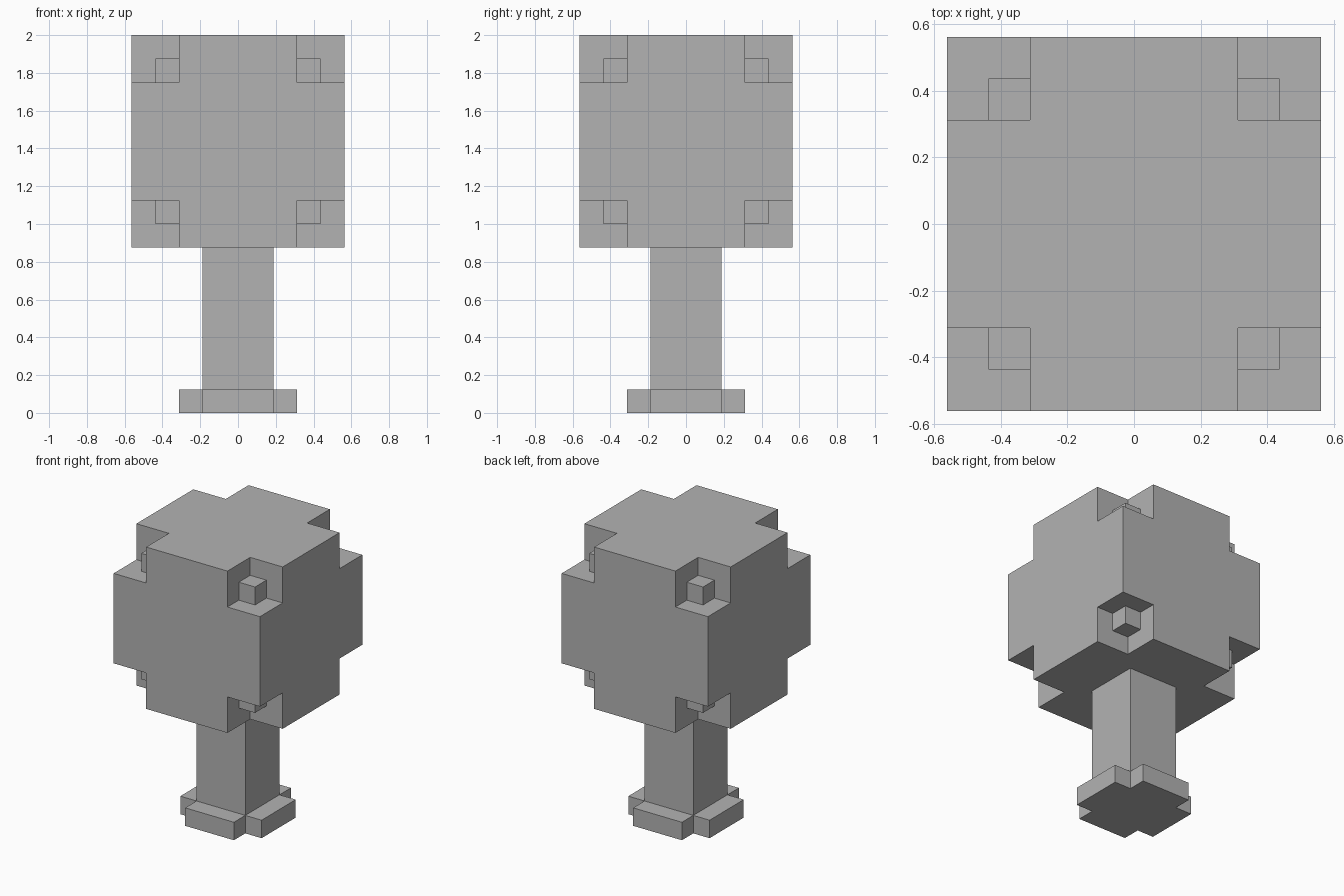
import bpy
import bmesh
import math
from itertools import product

cube = bpy.data.objects.get("Cube")
if cube:
    bpy.data.objects.remove(cube, do_unlink=True)

grey = bpy.data.materials.new("plain grey")
grey.use_nodes = True
colour = (0.45, 0.45, 0.45, 1)
grey.diffuse_color = colour
grey.node_tree.nodes["Principled BSDF"].inputs["Base Color"].default_value = colour


def block_object(name, xs, ys, zs, keep):
    """Solid made of the grid cells that pass keep(i, j, k), with a clean outer skin."""
    cuts = (xs, ys, zs)
    cells = {c for c in product(*(range(len(a) - 1) for a in cuts)) if keep(*c)}
    bm = bmesh.new()
    corners = {}

    def corner(key):
        if key not in corners:
            corners[key] = bm.verts.new([a[n] for a, n in zip(cuts, key)])
        return corners[key]

    for cell in cells:
        for axis, side in product(range(3), (0, 1)):
            neighbour = list(cell)
            neighbour[axis] += 2 * side - 1
            if tuple(neighbour) in cells:
                continue
            loop = []
            for u, v in ((0, 0), (1, 0), (1, 1), (0, 1)):
                key = list(cell)
                key[axis] += side
                key[(axis + 1) % 3] += u
                key[(axis + 2) % 3] += v
                loop.append(corner(tuple(key)))
            bm.faces.new(loop if side else loop[::-1])
    # Merge coplanar cell faces into large flat faces
    bmesh.ops.dissolve_limit(bm, angle_limit=math.radians(1),
                             verts=bm.verts[:], edges=bm.edges[:])
    mesh = bpy.data.meshes.new(name)
    bm.to_mesh(mesh)
    bm.free()
    mesh.materials.append(grey)
    obj = bpy.data.objects.new(name, mesh)
    bpy.context.collection.objects.link(obj)
    return obj


def mirrored(*steps):
    return [-s for s in reversed(steps)] + list(steps)


# Crown: cube with notched corners, each notch holding a small cube
crown_cuts = mirrored(0.3125, 0.4375, 0.5625)
crown_heights = [1.4375 + c for c in crown_cuts]
block_object("crown", crown_cuts, crown_cuts, crown_heights,
             lambda *c: 2 in c or all(0 < n < 4 for n in c))

# Trunk: square post
trunk_cuts = mirrored(0.1875)
block_object("trunk", trunk_cuts, trunk_cuts, [0.125, 0.875], lambda *c: True)

# Root base: low cross-shaped plinth
root_cuts = mirrored(0.1875, 0.3125)
block_object("root_base", root_cuts, root_cuts, [0, 0.125],
             lambda i, j, k: i == 1 or j == 1)
